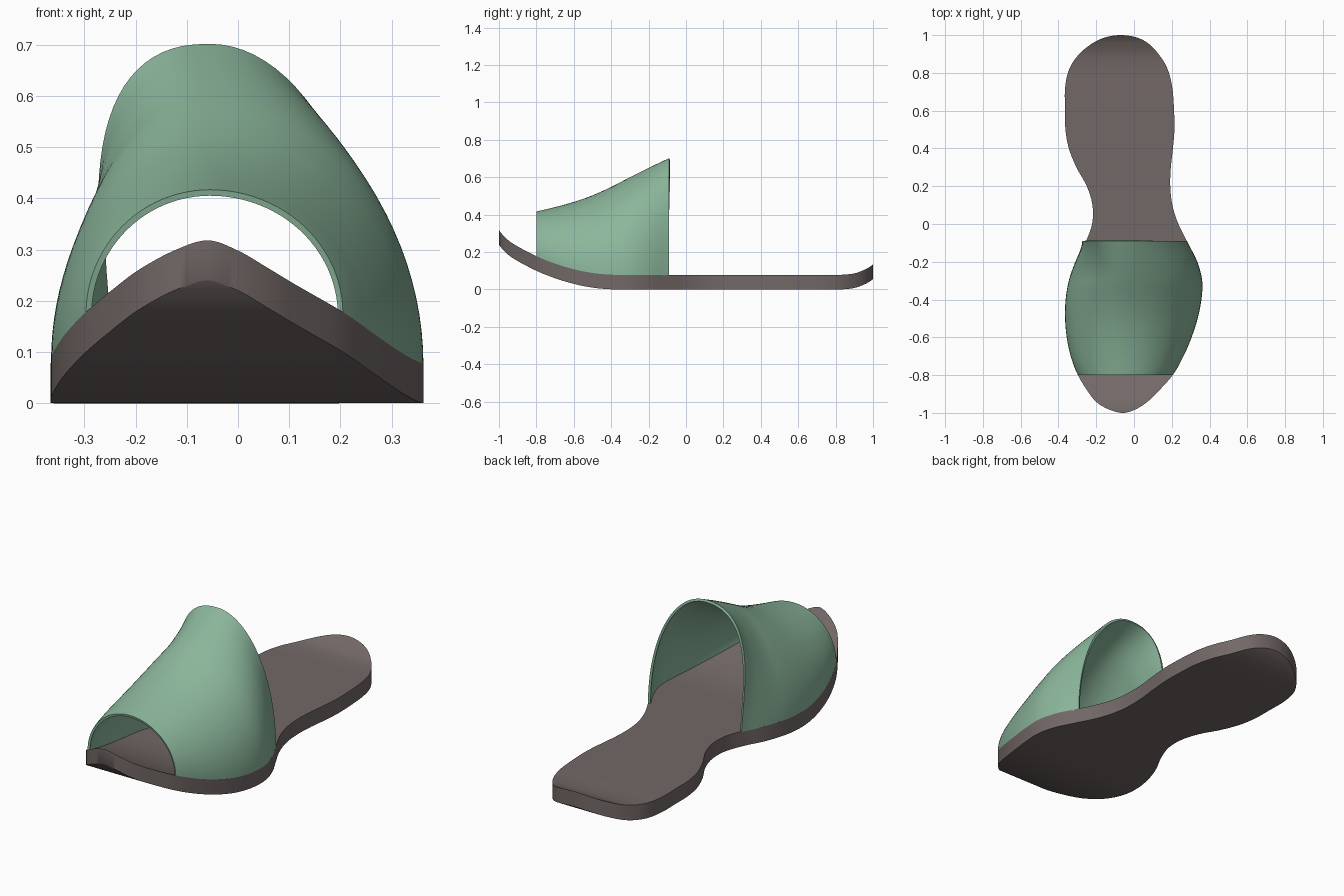
import bpy, bmesh, math

if "Cube" in bpy.data.objects:
    bpy.data.objects.remove(bpy.data.objects["Cube"])

THICK = 0.078
# sole stations: y, left x, right x, underside z
STATIONS = [
    (-1.0, -.06, -.06, .24), (-.985, -.125, 0, .22), (-.95, -.19, .06, .185),
    (-.9, -.235, .115, .152), (-.8, -.297, .205, .10), (-.7, -.335, .262, .06),
    (-.6, -.356, .305, .03), (-.5, -.365, .337, .01), (-.4, -.362, .357, .001),
    (-.3, -.345, .361, 0), (-.2, -.31, .335, 0), (-.1, -.258, .285, 0),
    (0, -.222, .235, 0), (.1, -.22, .203, 0), (.2, -.25, .192, 0),
    (.3, -.305, .195, 0), (.4, -.345, .206, 0), (.5, -.363, .214, 0),
    (.6, -.365, .212, 0), (.72, -.365, .203, 0), (.82, -.343, .178, 0),
    (.9, -.29, .13, .008), (.96, -.215, .07, .03), (.99, -.145, .005, .048),
    (1.0, -.07, -.07, .056)]
RIDGE = [(-.8, .417), (-.7, .44), (-.6, .468), (-.5, .503), (-.4, .548),
         (-.3, .6), (-.2, .65), (-.09, .702)]


def catmull(a, b, c, d, t):
    return [.5 * (2*q + (r - p)*t + (2*p - 5*q + 4*r - s)*t*t + (3*q - p - 3*r + s)*t**3)
            for p, q, r, s in zip(a, b, c, d)]


def smooth_rows(pts, steps=6):
    # mirrored end points make the toe and heel round
    flip = lambda p: (p[0], p[2], p[1], p[3])
    p = [flip(pts[1])] + pts + [flip(pts[-2])]
    rows = [catmull(*p[i:i + 4], k / steps) for i in range(len(pts) - 1) for k in range(steps)]
    return rows + [list(pts[-1])]


def lookup(table, y):
    for a, b in zip(table, table[1:]):
        if a[0] <= y <= b[0]:
            t = (y - a[0]) / (b[0] - a[0])
            return [p + (q - p) * t for p, q in zip(a, b)]
    return list(table[-1])


def grid_object(name, rows, thickness, offset, color):
    bm = bmesh.new()
    vs = [[bm.verts.new(p) for p in row] for row in rows]
    for a, b in zip(vs, vs[1:]):
        for j in range(len(a) - 1):
            bm.faces.new((a[j], b[j], b[j + 1], a[j + 1]))
    bmesh.ops.remove_doubles(bm, verts=bm.verts, dist=1e-5)
    me = bpy.data.meshes.new(name)
    bm.to_mesh(me)
    bm.free()
    ob = bpy.data.objects.new(name, me)
    bpy.context.collection.objects.link(ob)
    if thickness:
        mod = ob.modifiers.new("thickness", 'SOLIDIFY')
        mod.thickness, mod.offset = thickness, offset
    finish(ob, color)
    return ob


def finish(ob, color):
    mat = bpy.data.materials.new(ob.name)
    mat.diffuse_color = color
    mat.use_nodes = True
    mat.node_tree.nodes["Principled BSDF"].inputs["Base Color"].default_value = mat.diffuse_color
    ob.data.materials.append(mat)
    bpy.ops.object.select_all(action='DESELECT')
    ob.select_set(True)
    bpy.context.view_layer.objects.active = ob
    for m in list(ob.modifiers):
        bpy.ops.object.modifier_apply(modifier=m.name)
    bpy.ops.object.shade_smooth_by_angle(angle=math.radians(40))


# sole: footprint swept along y, closed loop of top and underside with vertical walls
outline = smooth_rows(STATIONS)
N = 10
rows = []
for y, l, r, z in outline:
    xs = [r + (l - r) * k / N for k in range(N + 1)]
    top = [(x, y, z + THICK) for x in xs]
    under = [(x, y, z) for x in reversed(xs)]
    rows.append(top + under + top[:1])
sole = grid_object("sole", rows, 0, 0, (.17, .14, .135, 1))
bm = bmesh.new()
bm.from_mesh(sole.data)
bmesh.ops.recalc_face_normals(bm, faces=bm.faces)
bm.to_mesh(sole.data)
bm.free()

# upper: arched sections rising from the sole edge, open at toe and instep
ridge = smooth_rows([(y, z, z, 0) for y, z in RIDGE])
ridge[0][0], ridge[-1][0] = -.8, -.09
ridge = [p for p in ridge if -.8 <= p[0] <= -.09]
ridge.sort()
ROWS, COLS, CX = 36, 48, -.055
rows = []
for i in range(ROWS + 1):
    y = -.8 + .71 * i / ROWS
    _, l, r, z = lookup(outline, y)
    base = z + THICK - .004
    h = lookup(ridge, y)[1] - base
    w = max(0, (y + .3) / .21) ** 2
    row = []
    for j in range(COLS + 1):
        t = math.pi * j / COLS
        c, s = math.cos(t), max(0, math.sin(t))
        n = 2 + .6 * w if c < 0 else 2
        x = CX + ((r - CX) if c > 0 else (l - CX) * 1) * abs(c) ** (2 / n)
        if c < 0:
            x -= .045 * w * abs(math.sin(2 * t))
        row.append((x, y, base + h * s ** (2 / n)))
    rows.append(row)
grid_object("upper", rows, .012, -1, (.26, .47, .33, 1))
